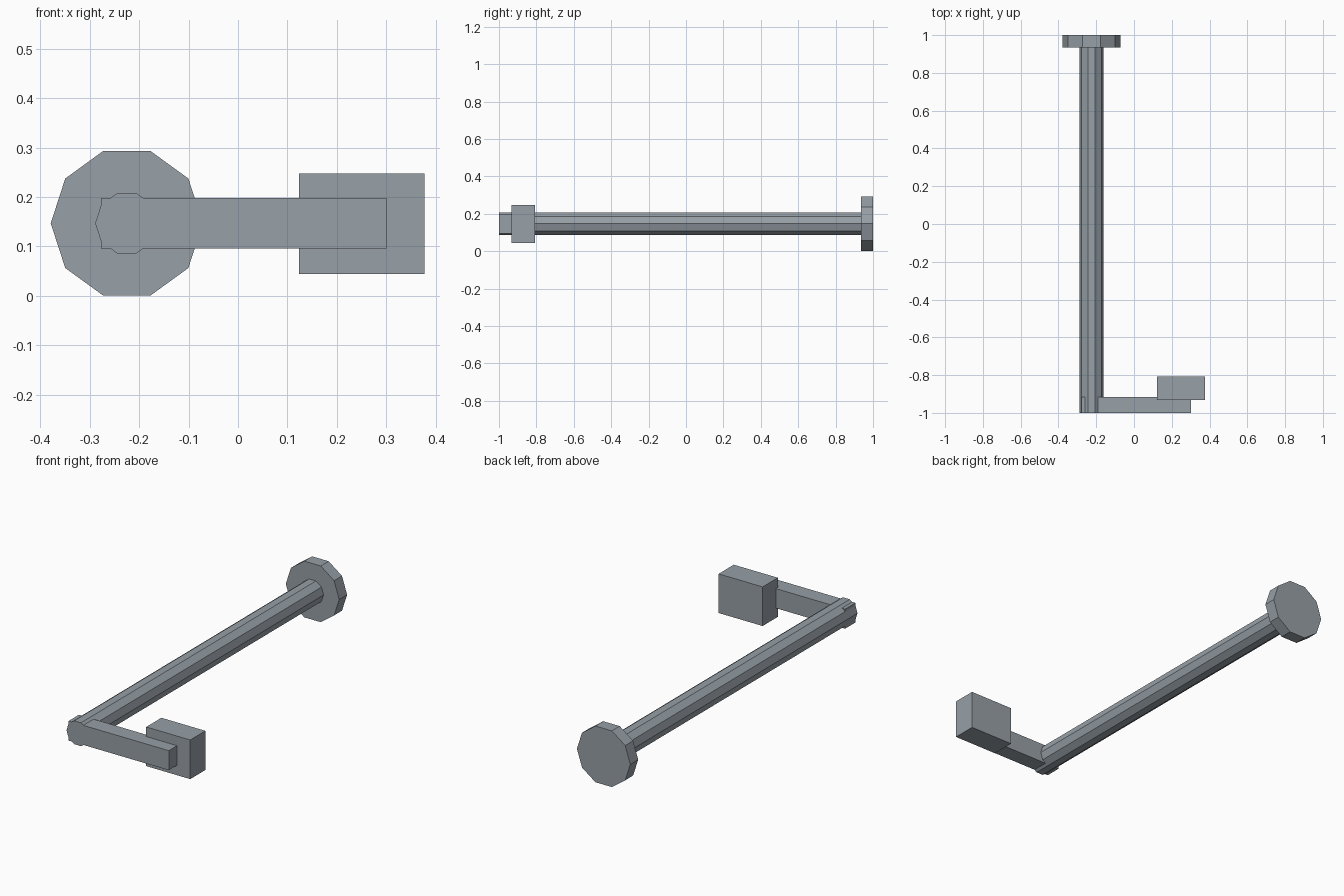
import bpy
import math

if "Cube" in bpy.data.objects:
    bpy.data.objects.remove(bpy.data.objects["Cube"])

# Single painted-metal colour
steel = bpy.data.materials.new("steel_grey")
steel.diffuse_color = (0.31, 0.35, 0.385, 1)
steel.use_nodes = True
steel.node_tree.nodes["Principled BSDF"].inputs["Base Color"].default_value = steel.diffuse_color

AXIS_X, AXIS_Z = -0.225, 0.147


def finish(name):
    obj = bpy.context.object
    obj.name = name
    obj.data.materials.append(steel)
    return obj


def box(name, x0, x1, y0, y1, z0, z1):
    bpy.ops.mesh.primitive_cube_add(
        size=1, location=((x0 + x1) / 2, (y0 + y1) / 2, (z0 + z1) / 2))
    obj = finish(name)
    obj.scale = (x1 - x0, y1 - y0, z1 - z0)
    return obj


def decagon_bar(name, radius, y0, y1):
    # Ten-sided cylinder along y, with a corner pointing along x
    bpy.ops.mesh.primitive_cylinder_add(
        vertices=10, radius=radius, depth=y1 - y0,
        location=(AXIS_X, (y0 + y1) / 2, AXIS_Z),
        rotation=(math.pi / 2, 0, 0))
    obj = finish(name)
    # The primitive starts with a corner on its local y axis
    for v in obj.data.vertices:
        v.co.x, v.co.y = v.co.y, -v.co.x
    return obj


# Long shaft and its round end plate
decagon_bar("shaft", 0.064, -1.0, 0.94)
decagon_bar("end_plate", 0.154, 0.935, 1.0)

# Crank arm across the front of the shaft, and the block behind its tip
box("crank_arm", -0.277, 0.301, -1.0, -0.915, 0.096, 0.198)
box("pedal_block", 0.123, 0.377, -0.932, -0.807, 0.044, 0.248)
